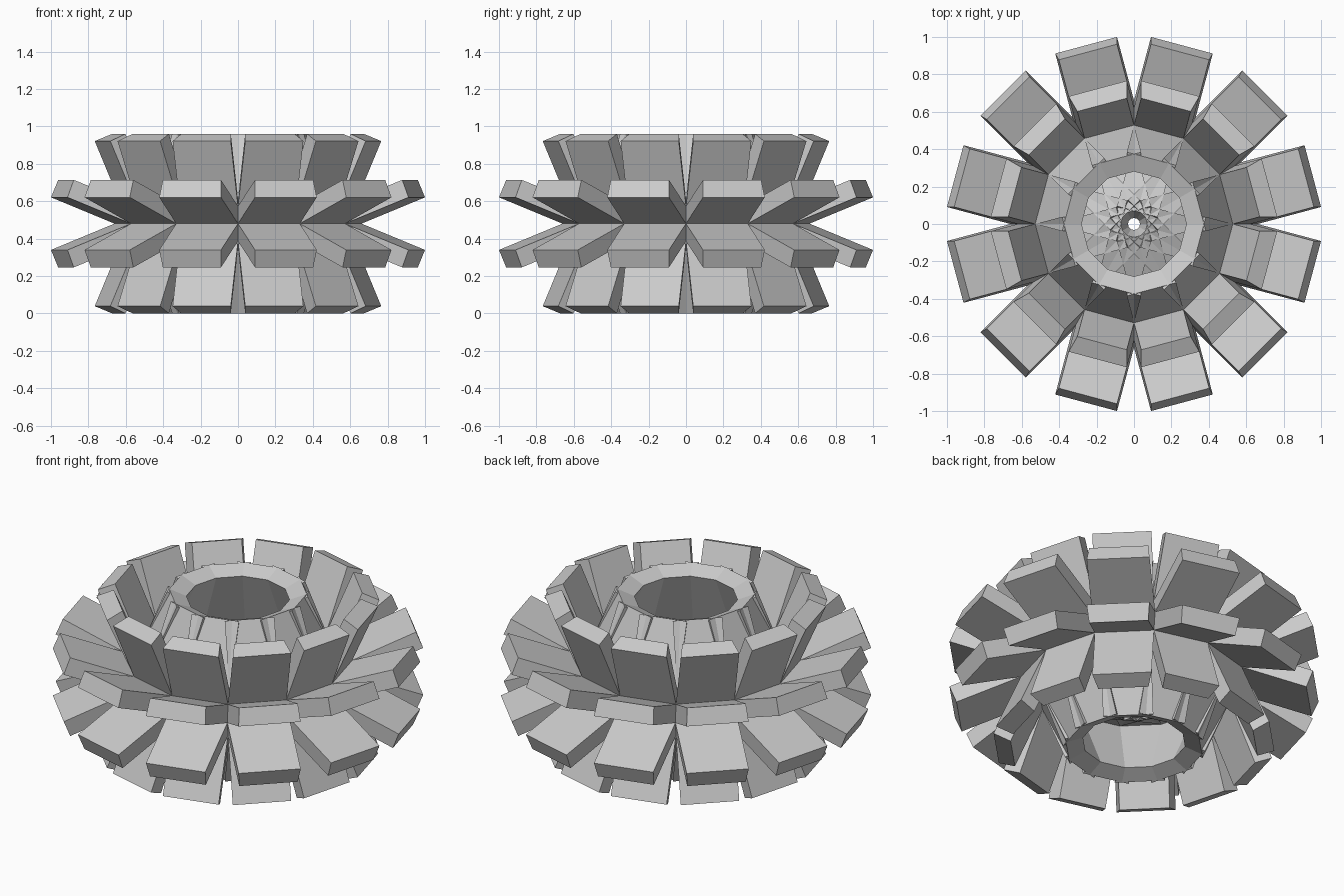
import bpy, bmesh

if "Cube" in bpy.data.objects:
    bpy.data.objects.remove(bpy.data.objects["Cube"])

MINOR = 0.1321          # tube radius
MAJOR = 4 * MINOR       # ring radius
PUSH = 0.3785           # length of every block

# low-poly ring: 12 segments around, 8 around the tube
bpy.ops.mesh.primitive_torus_add(major_segments=12, minor_segments=8,
                                 major_radius=MAJOR, minor_radius=MINOR)
ring = bpy.context.object
ring.name = "blocky_petal_ring"

bm = bmesh.new()
bm.from_mesh(ring.data)
bm.normal_update()

# blocks: each face pushed out on its own along its normal
normals = [f.normal.copy() for f in bm.faces]
side_free = bmesh.ops.extrude_discrete_faces(bm, faces=bm.faces[:])["faces"]
for face in side_free:
    face.normal_update()
    bmesh.ops.translate(bm, verts=face.verts[:], vec=face.normal * PUSH)

# stand the ring on the floor
low = min(v.co.z for v in bm.verts)
bmesh.ops.translate(bm, verts=bm.verts[:], vec=(0, 0, -low))
for f in bm.faces:
    f.smooth = False
bm.to_mesh(ring.data)
bm.free()
